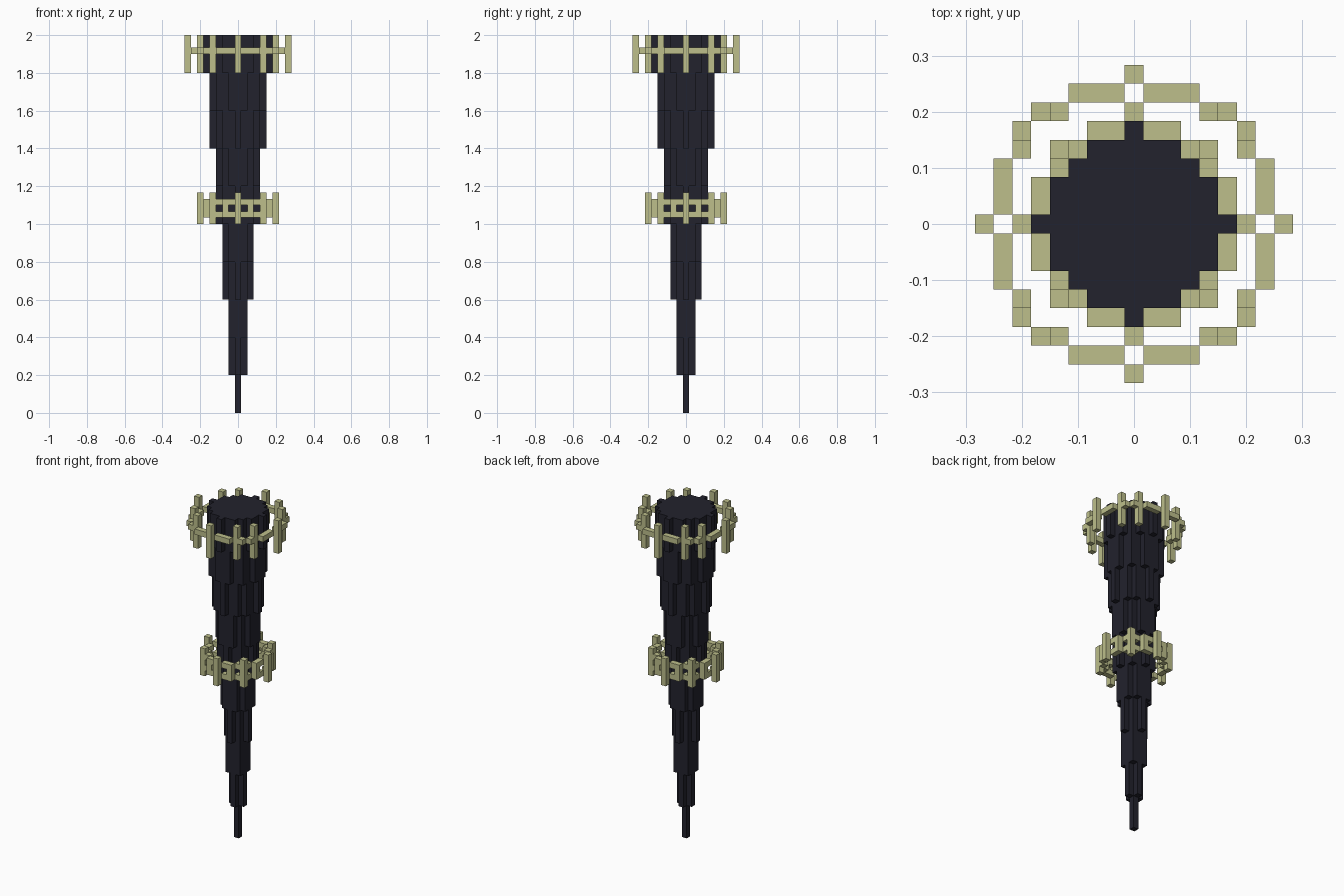
import bpy
import bmesh
import math

cube = bpy.data.objects.get("Cube")
if cube:
    bpy.data.objects.remove(cube, do_unlink=True)

U = 1 / 30  # edge of one block


def material(name, rgb):
    mat = bpy.data.materials.new(name)
    mat.use_nodes = True
    mat.diffuse_color = (*rgb, 1)
    bsdf = mat.node_tree.nodes["Principled BSDF"]
    bsdf.inputs["Base Color"].default_value = (*rgb, 1)
    bsdf.inputs["Roughness"].default_value = 0.9
    return mat


DARK = material("dark slate", (0.016, 0.016, 0.026))
PALE = material("pale olive", (0.51, 0.52, 0.26))


def prism(name, cells, bottom, height, mat):
    """Extrude a plan of square cells into one blocky solid."""
    bm = bmesh.new()
    z0, z1 = bottom, bottom + height

    def quad(points):
        bm.faces.new([bm.verts.new((x * U, y * U, z * U)) for x, y, z in points])

    for cx, cy in cells:
        ring = [(cx - .5, cy - .5), (cx + .5, cy - .5),
                (cx + .5, cy + .5), (cx - .5, cy + .5)]
        quad([(x, y, z1) for x, y in ring])
        quad([(x, y, z0) for x, y in reversed(ring)])
        for i, (dx, dy) in enumerate([(0, -1), (1, 0), (0, 1), (-1, 0)]):
            if (cx + dx, cy + dy) not in cells:
                a, b = ring[i], ring[(i + 1) % 4]
                quad([(*a, z0), (*b, z0), (*b, z1), (*a, z1)])
    bmesh.ops.remove_doubles(bm, verts=bm.verts, dist=U / 100)
    bmesh.ops.dissolve_limit(bm, angle_limit=0.01, verts=bm.verts, edges=bm.edges)
    mesh = bpy.data.meshes.new(name)
    bm.to_mesh(mesh)
    bm.free()
    mesh.materials.append(mat)
    obj = bpy.data.objects.new(name, mesh)
    bpy.context.collection.objects.link(obj)
    return obj


def symmetric(cells):
    """Mirror plan cells across both axes and both diagonals."""
    return {(sx * p, sy * q) for x, y in cells for p, q in ((x, y), (y, x))
            for sx in (1, -1) for sy in (1, -1)}


def disc(radius):
    """Blocky filled circle: cells dominated by a sampled rim cell."""
    rim = {(radius, 0)}
    for step in range(1, 10):
        a = math.radians(5 * step)
        rim.add((radius * math.cos(a), radius * math.sin(a)))
    rim = symmetric({(int(x), int(y)) for x, y in rim})
    span = range(int(radius) + 1)
    return symmetric({(x, y) for x in span for y in span
                      if any(x <= p and y <= q for p, q in rim)})


# Tapered shaft, widening by half a block per tier
for tier in range(10):
    prism(f"shaft_tier_{tier + 1}", disc((tier + 1) / 2), tier * 6, 6, DARK)

# Lower railing: posts, two rails and short spacers between them
lower_rail = symmetric({(1, 5), (2, 5), (3, 4)})
prism("lower_posts", symmetric({(0, 6), (4, 4)}), 30, 5, PALE)
prism("lower_bottom_rail", lower_rail, 31, 1, PALE)
prism("lower_rail_spacers", symmetric({(2, 5)}), 32, 1, PALE)
prism("lower_top_rail", lower_rail, 33, 1, PALE)

# Upper railing: tall posts and a single rail
prism("upper_posts", symmetric({(0, 8), (4, 6)}), 54, 6, PALE)
prism("upper_rail", symmetric({(1, 7), (2, 7), (3, 7), (5, 6)}), 57, 1, PALE)
